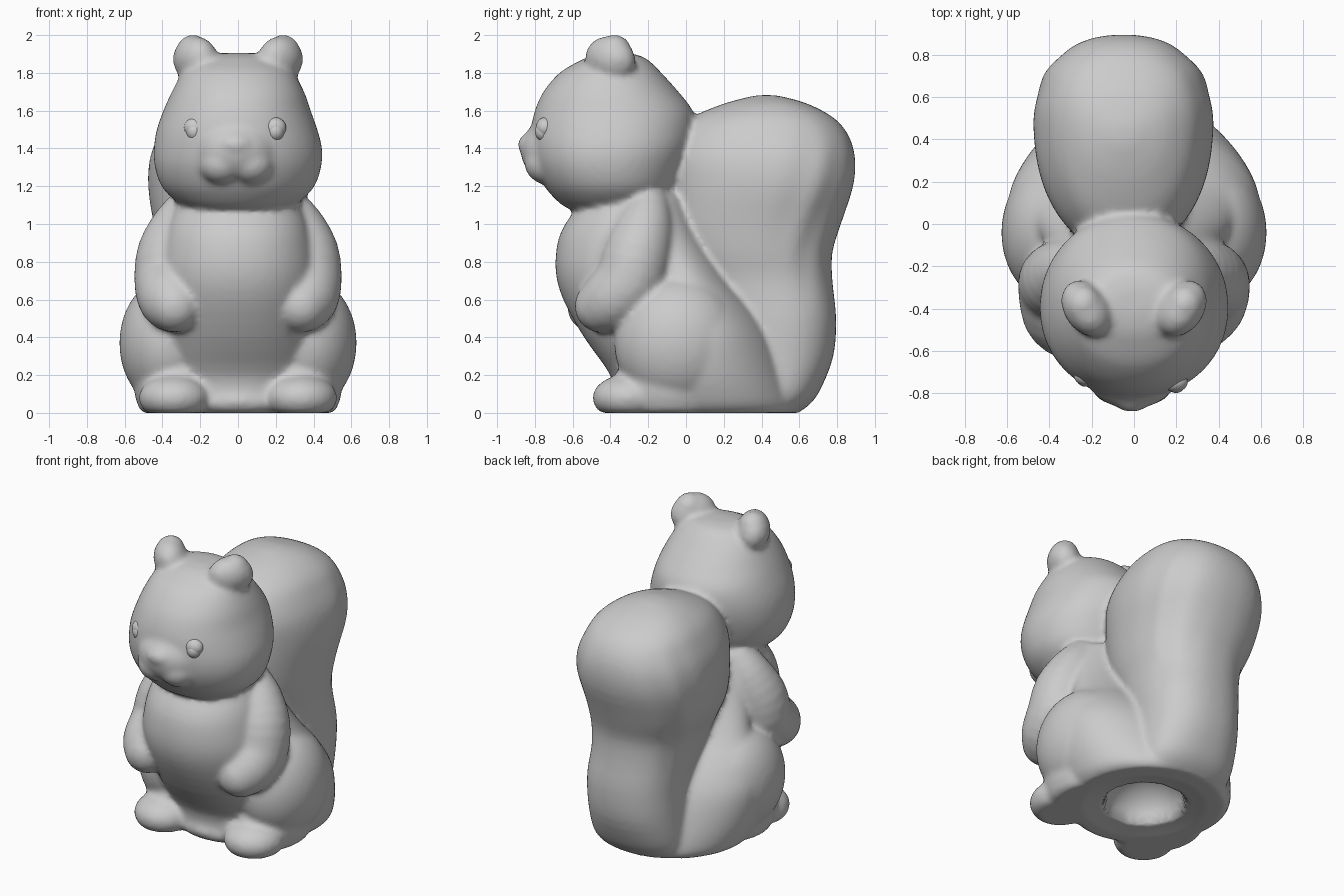
import bpy, bmesh, math
from mathutils import Matrix, Vector

if "Cube" in bpy.data.objects:
    bpy.data.objects.remove(bpy.data.objects["Cube"])


def smooth_path(rows, steps=3):
    """Catmull-Rom interpolation through rows of numbers."""
    out = []
    for i in range(len(rows) - 1):
        a, b, c, d = (rows[max(0, i - 1)], rows[i], rows[i + 1],
                      rows[min(len(rows) - 1, i + 2)])
        for s in range(steps):
            t = s / steps
            out.append([0.5 * (2 * q + (r - p) * t + (2 * p - 5 * q + 4 * r - w) * t * t
                               + (3 * q - p - 3 * r + w) * t ** 3)
                        for p, q, r, w in zip(a, b, c, d)])
    return out + [list(rows[-1])]


def loft(bm, rows, power=2.0, groove=None, taper=0, n=72):
    """Stack oval rings: (z, centre x, half width, front y, back y)."""
    rings = []
    for z, cx, hw, yf, yb in smooth_path(rows):
        ring = []
        for k in range(n):
            a = 2 * math.pi * k / n
            c, s = math.cos(a), math.sin(a)
            g = groove(a, z) if groove else 1
            y = math.copysign(abs(s) ** (2 / power), s)
            x = math.copysign(abs(c) ** (2 / power), c) * (1 + taper * y)
            ring.append(bm.verts.new((cx + x * hw * g,
                                      (yf + yb) / 2 + y * g * (yb - yf) / 2, max(z, 0))))
        rings.append(ring)
    for lo, hi in zip(rings, rings[1:]):
        for k in range(n):
            bm.faces.new((lo[k], lo[(k + 1) % n], hi[(k + 1) % n], hi[k]))
    bm.faces.new(rings[0][::-1])
    bm.faces.new(rings[-1])


def ball(bm, pos, radii, rot=(0, 0, 0)):
    """Ellipsoid, flattened where it would sink below the floor."""
    m = Matrix.Translation(Vector(pos))
    for axis, angle in zip("XYZ", rot):
        m = m @ Matrix.Rotation(angle, 4, axis)
    m = m @ Matrix.Diagonal((*radii, 1))
    made = bmesh.ops.create_icosphere(bm, subdivisions=4, radius=1, matrix=m)
    for v in made["verts"]:
        v.co.z = max(v.co.z, 0)


def make(name, bm):
    mesh = bpy.data.meshes.new(name)
    for f in bm.faces:
        f.smooth = True
    bm.to_mesh(mesh)
    bm.free()
    ob = bpy.data.objects.new(name, mesh)
    bpy.context.collection.objects.link(ob)
    return ob


def fur(a, z):
    # soft furrows sweeping over the sides of the tail
    up = max(0, min(1, (z - 0.5) / 0.4)) * max(0, min(1, (1.6 - z) / 0.3))
    side = max(0, 1 - abs(math.sin(a) - 0.55) / 0.45)
    return 1 + 0.014 * up * side * math.cos(12 * abs(a - math.pi / 2) + 6 * (z - 1.0))


bm = bmesh.new()

# torso
loft(bm, [(0, 0, .42, -.34, .52), (.08, 0, .46, -.38, .54), (.2, 0, .46, -.40, .50),
          (.4, 0, .45, -.54, .42), (.6, 0, .44, -.65, .30), (.75, 0, .43, -.69, .2),
          (.9, 0, .40, -.68, .12), (1.0, 0, .37, -.64, .05), (1.1, 0, .33, -.57, 0),
          (1.25, 0, .28, -.5, -.05)], 2.15)

# hips, tapering back towards the tail
loft(bm, [(0, 0, .47, -.32, .60), (.05, 0, .52, -.34, .61), (.2, 0, .575, -.36, .56),
          (.38, 0, .60, -.36, .49), (.5, 0, .58, -.35, .42), (.6, 0, .53, -.3, .34),
          (.7, 0, .46, -.25, .25), (.85, 0, .40, -.3, .15), (1.0, 0, .35, -.3, .06),
          (1.15, 0, .29, -.3, 0)])

# head
loft(bm, [(1.065, 0, .18, -.58, -.25), (1.09, 0, .27, -.64, -.16), (1.13, 0, .34, -.69, -.09),
          (1.2, 0, .405, -.75, -.04), (1.3, 0, .44, -.80, 0), (1.4, 0, .445, -.82, .035),
          (1.5, -.005, .425, -.82, .05), (1.6, -.005, .39, -.80, .035), (1.7, 0, .35, -.755, -.04),
          (1.8, 0, .295, -.67, -.13), (1.86, 0, .23, -.57, -.19), (1.89, 0, .17, -.5, -.24),
          (1.905, 0, .08, -.42, -.31)], 2.1)

# muzzle and nose
ball(bm, (-.01, -.70, 1.39), (.22, .175, .17))
ball(bm, (-.01, -.83, 1.42), (.09, .06, .06))
for s in (-1, 1):
    ball(bm, (s * .08 - .01, -.735, 1.32), (.12, .12, .11))

# tail
loft(bm, [(0, 0, .26, .15, .59), (.04, 0, .29, .15, .65), (.12, 0, .31, .15, .71),
          (.3, 0, .31, .1, .78), (.5, 0, .31, .1, .795), (.7, -.02, .32, .0, .775),
          (.85, -.03, .35, -.08, .775), (1.0, -.05, .39, -.13, .82), (1.2, -.05, .42, -.13, .885),
          (1.35, -.05, .41, -.13, .895), (1.47, -.05, .365, -.08, .86), (1.56, -.05, .31, .02, .785),
          (1.63, -.05, .22, .18, .66), (1.665, -.05, .13, .3, .55), (1.682, -.05, .05, .38, .47)],
     2.25, fur, .12)

for s in (-1, 1):
    # ears, with a small bead behind the rim
    ball(bm, (s * .225, -.40, 1.87), (.105, .145, .125), (0, s * .25, -s * .6))
    ball(bm, (s * .24, -.38, 1.92), (.085, .09, .082))
    # arms, a chain of balls ending in the paw (the left one reaches further)
    reach = .04 if s < 0 else 0
    for x, y, z, r in smooth_path([(.26, -.2, 1.09, .11), (.31, -.22, .98, .15),
                                   (.355, -.26, .84, .18), (.365, -.30, .70, .185),
                                   (.36, -.38 - reach, .61, .17), (.335, -.45 - reach, .565, .14)]):
        ball(bm, (s * x, y, z), (r, r, r))
    # haunches
    ball(bm, (s * .36, -.04, .37), (.268, .34, .35))
    ball(bm, (s * .31, -.08, .14), (.24, .30, .25))
    # feet
    ball(bm, (s * .335, -.30, .08), (.19, .195, .125))

# ledge between the feet
ball(bm, (0, -.2, .06), (.3, .2, .1))

figure = make("squirrel_figure", bm)

# fuse all parts into one soft skin
fuse = figure.modifiers.new("fuse", "REMESH")
fuse.mode = "VOXEL"
fuse.voxel_size = 0.018
fuse.use_smooth_shade = True
soft = figure.modifiers.new("soften", "SMOOTH")
soft.factor = 0.5
soft.iterations = 7
baked = bpy.data.meshes.new_from_object(
    figure.evaluated_get(bpy.context.evaluated_depsgraph_get()))
figure.modifiers.clear()
figure.data = baked

# dished underside with a deeper hollow in the middle
for v in baked.vertices:
    r = math.hypot(v.co.x, v.co.y - .1)
    if r < .38 and v.co.z < .03:
        v.co.z += .04 * (1 - (r / .38) ** 2)
        if r < .25:
            v.co.z += .2 * math.sqrt(1 - (r / .25) ** 2)

# eyes
for name, x, y in (("left_eye", -.225, -.715), ("right_eye", .195, -.745)):
    bm = bmesh.new()
    ball(bm, (x, y, 1.51), (.06, .05, .055))
    ball(bm, (x * 1.02, y - .01, 1.49), (.045, .045, .05))
    make(name, bm)
